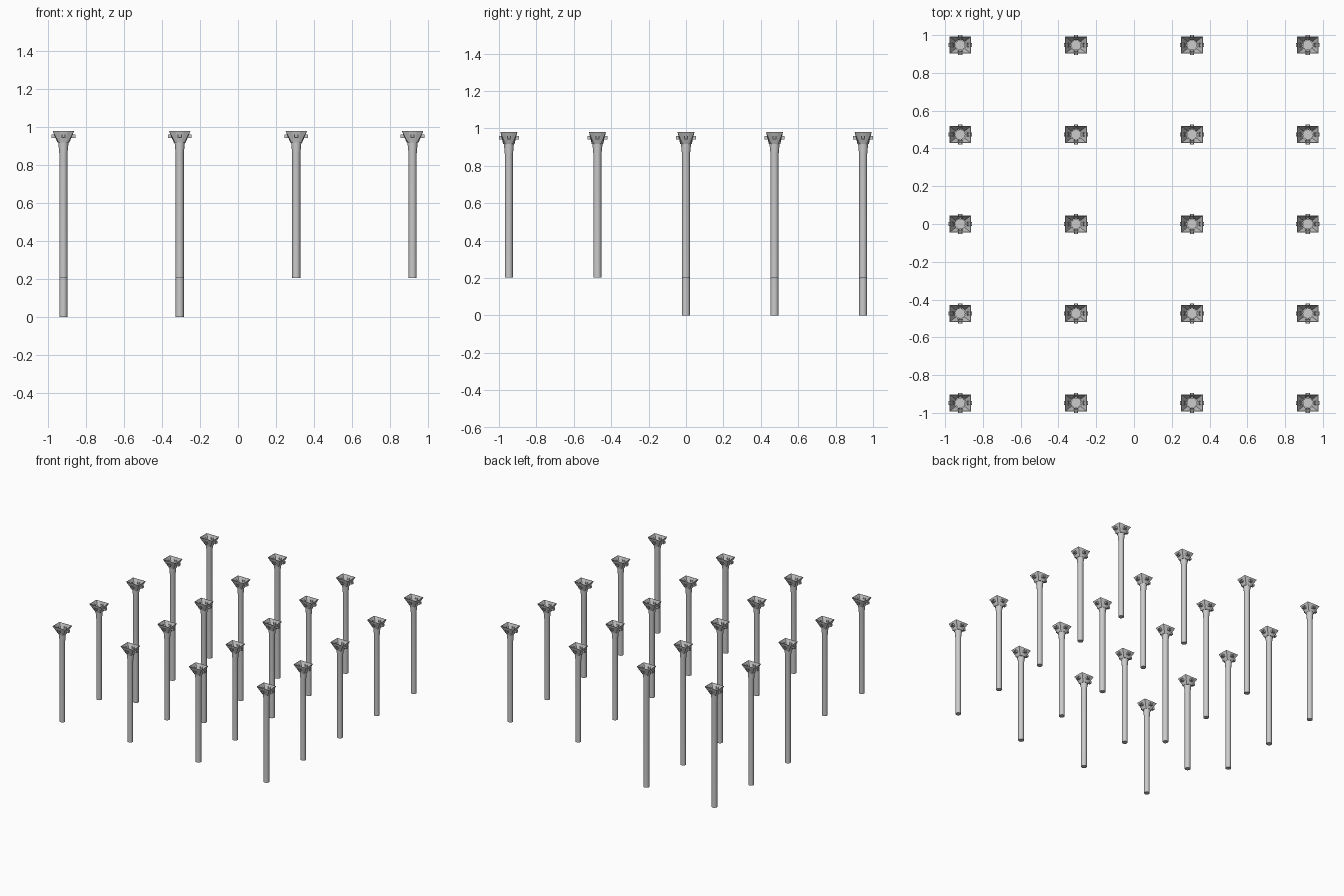
import bpy, bmesh, math

if "Cube" in bpy.data.objects:
    bpy.data.objects.remove(bpy.data.objects["Cube"])

XS = [-0.92, -0.307, 0.307, 0.92]
YS = [-0.947, -0.4735, 0.0, 0.4735, 0.947]
SEG = 16
HX, HY = 0.057, 0.045          # half size of the rectangular rim
Z_NECK, Z_TOP = 0.918, 0.98


def bridge(bm, a, b):
    n = len(a)
    for i in range(n):
        bm.faces.new((a[i], a[(i + 1) % n], b[(i + 1) % n], b[i]))


def circle(bm, r, z, angles):
    return [bm.verts.new((r * math.cos(a), r * math.sin(a), z)) for a in angles]


def finish(bm, name):
    bmesh.ops.recalc_face_normals(bm, faces=bm.faces)
    me = bpy.data.meshes.new(name)
    bm.to_mesh(me)
    bm.free()
    return me


def shaft_mesh(name, base):
    # round shaft flaring slightly below the head
    bm = bmesh.new()
    angles = [2 * math.pi * i / SEG for i in range(SEG)]
    profile = [(0.0215, base), (0.0215, 0.86), (0.027, Z_NECK), (0.027, 0.922)]
    rings = [circle(bm, r, z, angles) for r, z in profile]
    for a, b in zip(rings, rings[1:]):
        bridge(bm, a, b)
    bm.faces.new(rings[0][::-1])
    bm.faces.new(rings[-1])
    me = finish(bm, name)
    for p in me.polygons:
        p.use_smooth = abs(p.normal.z) < 0.9
    me.set_sharp_from_angle(angle=math.radians(30))
    return me


def head_mesh():
    # open funnel: rectangular rim lofted down to a round neck
    bm = bmesh.new()
    corner = math.atan2(HY, HX)
    stops = [-corner, corner, math.pi - corner, math.pi + corner, 2 * math.pi - corner]
    angles = []
    for a, b in zip(stops, stops[1:]):
        angles += [a + (b - a) * k / 4 for k in range(4)]

    def rim(inset):
        ring = []
        for a in angles:
            c, s = math.cos(a), math.sin(a)
            t = min(HX / max(abs(c), 1e-6), HY / max(abs(s), 1e-6))
            f = 1 - inset / HY
            ring.append(bm.verts.new((c * t * f, s * t * f, Z_TOP)))
        return ring

    rings = [circle(bm, 0.031, Z_NECK, angles), rim(0), rim(0.002),
             circle(bm, 0.0285, Z_NECK, angles)]
    for i in range(4):
        bridge(bm, rings[i], rings[(i + 1) % 4])
    return finish(bm, "head")


def lug_mesh():
    # U-shaped lugs passing through the four funnel walls
    bm = bmesh.new()
    w, t, z0, z1 = 0.011, 0.005, 0.942, 0.96
    prof = [(-w, z1), (-w, z0), (w, z0), (w, z1), (w - t, z1),
            (w - t, z0 + t), (t - w, z0 + t), (t - w, z1)]
    for k in range(4):
        r0, r1 = (0.036, 0.063) if k % 2 == 0 else (0.030, 0.053)
        c, s = round(math.cos(k * math.pi / 2)), round(math.sin(k * math.pi / 2))
        ends = [[bm.verts.new((c * r - s * u, s * r + c * u, z)) for u, z in prof]
                for r in (r0, r1)]
        bridge(bm, ends[0], ends[1])
        bm.faces.new(ends[0][::-1])
        bm.faces.new(ends[1])
    return finish(bm, "lugs")


short, long = shaft_mesh("shaft_short", 0.204), shaft_mesh("shaft_long", 0.0)
head, lugs = head_mesh(), lug_mesh()

# grid of columns; the back-left six reach down to the lower level
for x in XS:
    for y in YS:
        shaft = long if x < 0 and y > -0.1 else short
        for name, me in (("column_shaft", shaft), ("column_head", head), ("head_lugs", lugs)):
            ob = bpy.data.objects.new(name, me)
            ob.location = (x, y, 0)
            bpy.context.collection.objects.link(ob)
